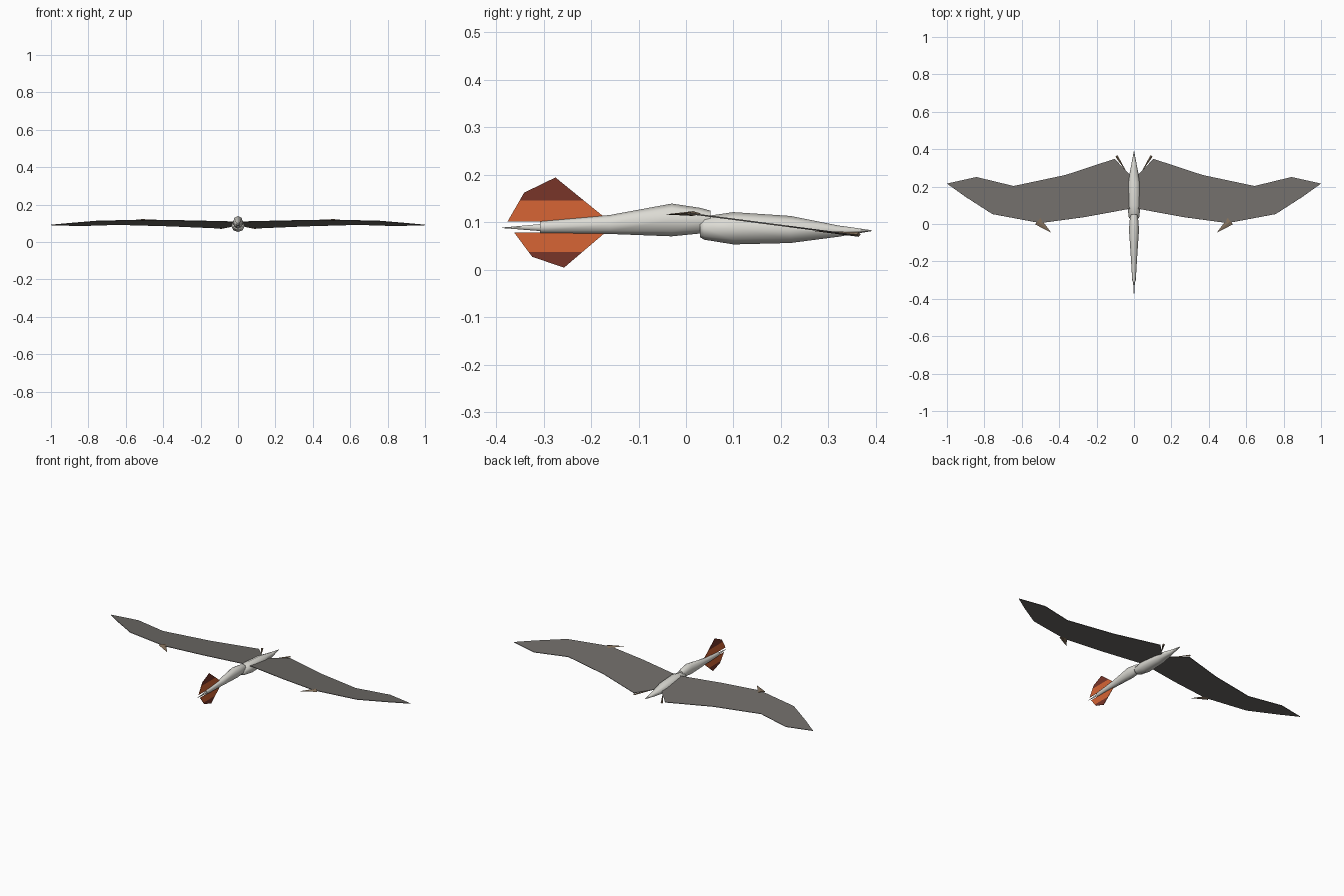
import bpy, bmesh, math

if "Cube" in bpy.data.objects:
    bpy.data.objects.remove(bpy.data.objects["Cube"])


def material(name, rgb):
    m = bpy.data.materials.new(name)
    m.diffuse_color = (*rgb, 1)
    m.use_nodes = True
    m.node_tree.nodes["Principled BSDF"].inputs["Base Color"].default_value = m.diffuse_color
    return m


GREY = material("pale grey", (0.72, 0.71, 0.66))
WING = material("dark grey", (0.16, 0.15, 0.14))
BROWN = material("brown", (0.24, 0.17, 0.11))
ORANGE = material("orange", (0.68, 0.13, 0.035))
RED = material("dark red", (0.19, 0.036, 0.022))


def finish(name, bm, *mats, smooth=False):
    me = bpy.data.meshes.new(name)
    bm.to_mesh(me)
    bm.free()
    for m in mats:
        me.materials.append(m)
    ob = bpy.data.objects.new(name, me)
    bpy.context.collection.objects.link(ob)
    if smooth:
        bpy.ops.object.select_all(action='DESELECT')
        ob.select_set(True)
        bpy.context.view_layer.objects.active = ob
        bpy.ops.object.shade_smooth_by_angle(angle=math.radians(65))
    return ob


def loft(name, stations, mat, sides=8):
    """Tube along y; each station is (y, half width, bottom z, top z)."""
    bm = bmesh.new()
    rings = []
    for y, w, lo, hi in stations:
        ring = []
        for i in range(sides):
            a = math.tau * i / sides
            ring.append(bm.verts.new((w * math.sin(a), y,
                                      (lo + hi) / 2 + (hi - lo) / 2 * math.cos(a))))
        rings.append(ring)
    for r, s in zip(rings, rings[1:]):
        for i in range(sides):
            j = (i + 1) % sides
            bm.faces.new((r[i], r[j], s[j], s[i]))
    bm.faces.new(rings[0])
    bm.faces.new(rings[-1])
    bmesh.ops.recalc_face_normals(bm, faces=bm.faces)
    return finish(name, bm, mat, smooth=True)


# Body, head and beak
loft("body", [(0.03, 0.024, 0.068, 0.106), (0.038, 0.028, 0.063, 0.112),
              (0.10, 0.036, 0.053, 0.121), (0.22, 0.033, 0.056, 0.113),
              (0.32, 0.014, 0.069, 0.093), (0.391, 0.0008, 0.081, 0.083)], GREY)
loft("head", [(0.052, 0.018, 0.08, 0.124), (0.03, 0.022, 0.076, 0.13),
              (-0.03, 0.027, 0.07, 0.139), (-0.16, 0.018, 0.075, 0.115),
              (-0.308, 0.009, 0.077, 0.102)], GREY)
loft("beak", [(-0.305, 0.006, 0.081, 0.096), (-0.388, 0.0005, 0.0875, 0.0885)], GREY, 6)


def wing_z(y):
    return 0.119 - 0.13 * y


def mirror(ob):
    ob.modifiers.new("mirror", 'MIRROR')


# Wings: strips between the leading and the trailing edge
LEAD = [(0.0, 0.08), (0.03, 0.08), (0.265, 0.037), (0.50, 0.005),
        (0.757, 0.053), (0.90, 0.145), (1.0, 0.216)]
TRAIL = [(0.0, 0.24), (0.104, 0.348), (0.366, 0.262), (0.644, 0.203), (0.842, 0.251)]
bm = bmesh.new()
lead = [bm.verts.new((x, y, wing_z(y))) for x, y in LEAD]
trail = [bm.verts.new((x, y, wing_z(y))) for x, y in TRAIL]
for f in ((lead[0], lead[1], trail[1], trail[0]), (lead[1], lead[2], trail[2], trail[1]),
          (lead[2], lead[3], trail[2]), (lead[3], trail[3], trail[2]),
          (lead[3], lead[4], trail[3]), (lead[4], lead[5], trail[4], trail[3]),
          (lead[5], lead[6], trail[4])):
    bm.faces.new(f)
bmesh.ops.recalc_face_normals(bm, faces=bm.faces)
wing = finish("wings", bm, WING)
solid = wing.modifiers.new("thickness", 'SOLIDIFY')
solid.thickness = 0.003
solid.offset = 0
mirror(wing)


def spike(name, base, tip, mat, radius):
    """Thin four-sided spike from a base ring to a tip point."""
    bm = bmesh.new()
    dx, dy = tip[0] - base[0], tip[1] - base[1]
    n = math.hypot(dx, dy)
    px, py = -dy / n * radius, dx / n * radius
    x, y, z = base
    ring = [bm.verts.new(p) for p in ((x + px, y + py, z), (x, y, z + 0.005),
                                      (x - px, y - py, z), (x, y, z - 0.005))]
    end = bm.verts.new(tip)
    for i in range(4):
        bm.faces.new((ring[i], ring[(i + 1) % 4], end))
    bm.faces.new(ring)
    bmesh.ops.recalc_face_normals(bm, faces=bm.faces)
    mirror(finish(name, bm, mat))


# Wing claws and hind feet
spike("wing_claws", (0.515, 0.015, 0.118), (0.443, -0.046, 0.116), BROWN, 0.022)
spike("hind_feet", (0.094, 0.364, 0.074), (0.035, 0.27, 0.081), BROWN, 0.007)


# Head crests: flat sheets cut into an orange and a dark red band
def crest(name, outline, cut, sign):
    bm = bmesh.new()
    bm.faces.new([bm.verts.new((0, y, z)) for y, z in outline])
    bmesh.ops.bisect_plane(bm, geom=bm.verts[:] + bm.edges[:] + bm.faces[:],
                           plane_co=(0, 0, cut), plane_no=(0, 0, 1))
    for f in bm.faces:
        f.material_index = int((f.calc_center_median().z - cut) * sign > 0)
    ob = finish(name, bm, ORANGE, RED)
    s = ob.modifiers.new("thickness", 'SOLIDIFY')
    s.thickness = 0.002
    s.offset = 0


crest("upper_crest", [(-0.376, 0.101), (-0.341, 0.162), (-0.275, 0.194),
                      (-0.174, 0.112), (-0.17, 0.101)], 0.145, 1)
crest("lower_crest", [(-0.362, 0.078), (-0.324, 0.027), (-0.257, 0.004),
                      (-0.17, 0.078)], 0.037, -1)
